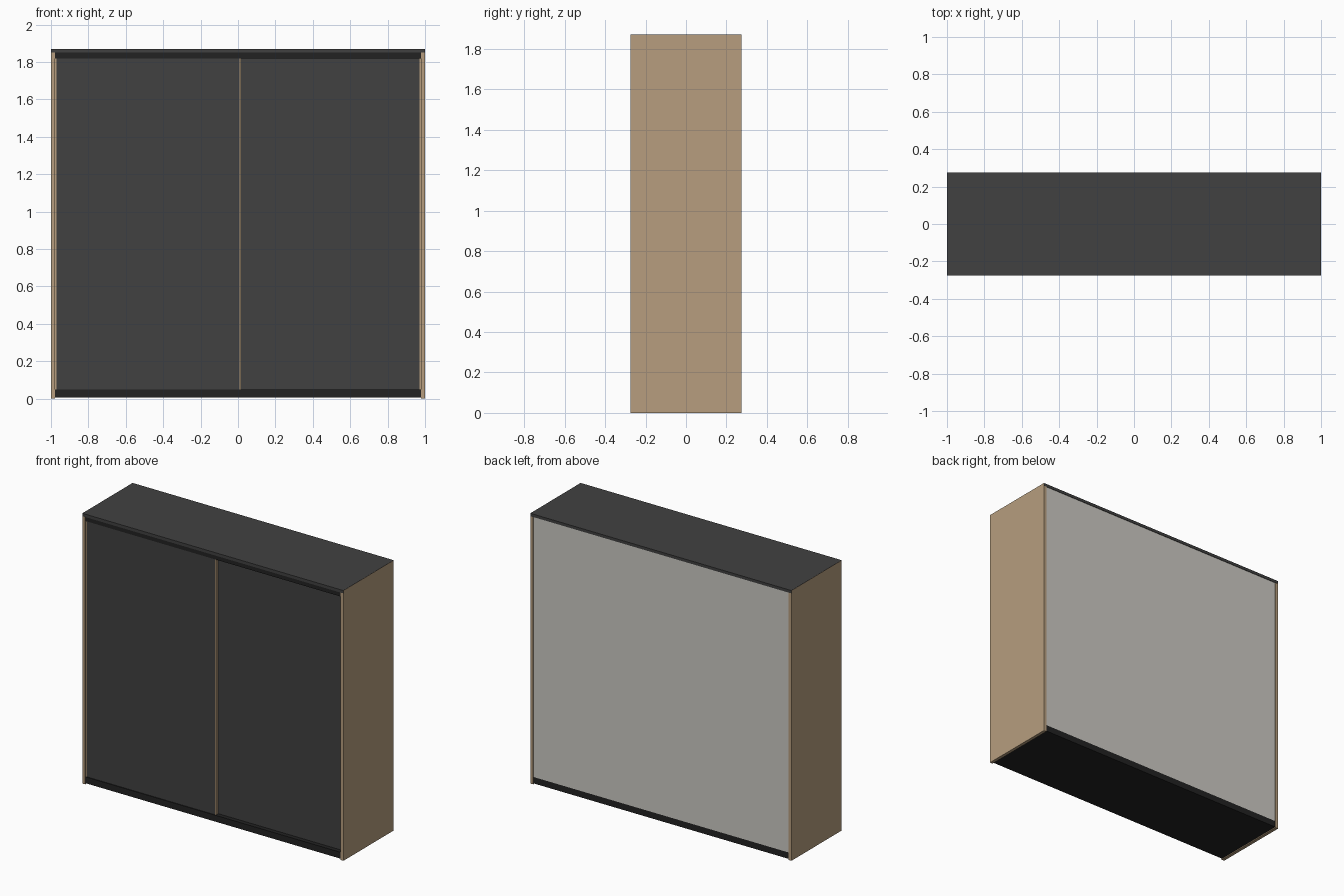
import bpy

if "Cube" in bpy.data.objects:
    bpy.data.objects.remove(bpy.data.objects["Cube"])


def material(name, rgb):
    m = bpy.data.materials.new(name)
    lin = [((c / 255 + 0.055) / 1.055) ** 2.4 for c in rgb]
    m.diffuse_color = (*lin, 1)
    m.use_nodes = True
    m.node_tree.nodes["Principled BSDF"].inputs["Base Color"].default_value = m.diffuse_color
    return m


TAN = material("light oak", (183, 158, 126))
DARK = material("charcoal", (65, 65, 65))
BLACK = material("rail black", (34, 34, 34))
GREY = material("back panel grey", (204, 202, 195))


def box(name, x, y, z, mat):
    """Box from (min, max) ranges on each axis."""
    bpy.ops.mesh.primitive_cube_add(size=1)
    ob = bpy.context.object
    ob.name = ob.data.name = name
    for v in ob.data.vertices:
        v.co = [r[0] if c < 0 else r[1] for c, r in zip(v.co, (x, y, z))]
    ob.data.materials.append(mat)
    return ob


INNER = 0.978          # inner face of the side panels
DOOR_Z = (0.05, 1.82)

# Carcass: sides, top, base and back
for name, s in (("left", -1), ("right", 1)):
    box(name + "_side_panel", sorted((s * INNER, s)), (-0.2745, 0.2745), (0, 1.8695), TAN)
box("top_panel", (-0.9995, 0.9995), (-0.275, 0.275), (1.85, 1.87), DARK)
box("base_plinth", (-INNER, INNER), (-0.27, 0.272), (0.006, 0.05), BLACK)
box("back_panel", (-INNER, INNER), (0.264, 0.272), (0.05, 1.85), GREY)

# Rail that hides the top door track
box("top_rail", (-INNER, INNER), (-0.27, -0.19), (1.82, 1.85), BLACK)


# Sliding doors on two tracks, each with oak edge strips
def door(name, x0, x1, y0):
    strip, y = 0.007, (y0, y0 + 0.022)
    box(name + "_door", (x0 + strip, x1 - strip), y, DOOR_Z, DARK)
    box(name + "_door_outer_strip", (x0, x0 + strip), y, DOOR_Z, TAN)
    box(name + "_door_inner_strip", (x1 - strip, x1), y, DOOR_Z, TAN)


door("left", -INNER, 0.016, -0.265)
door("right", -0.016, INNER, -0.240)
